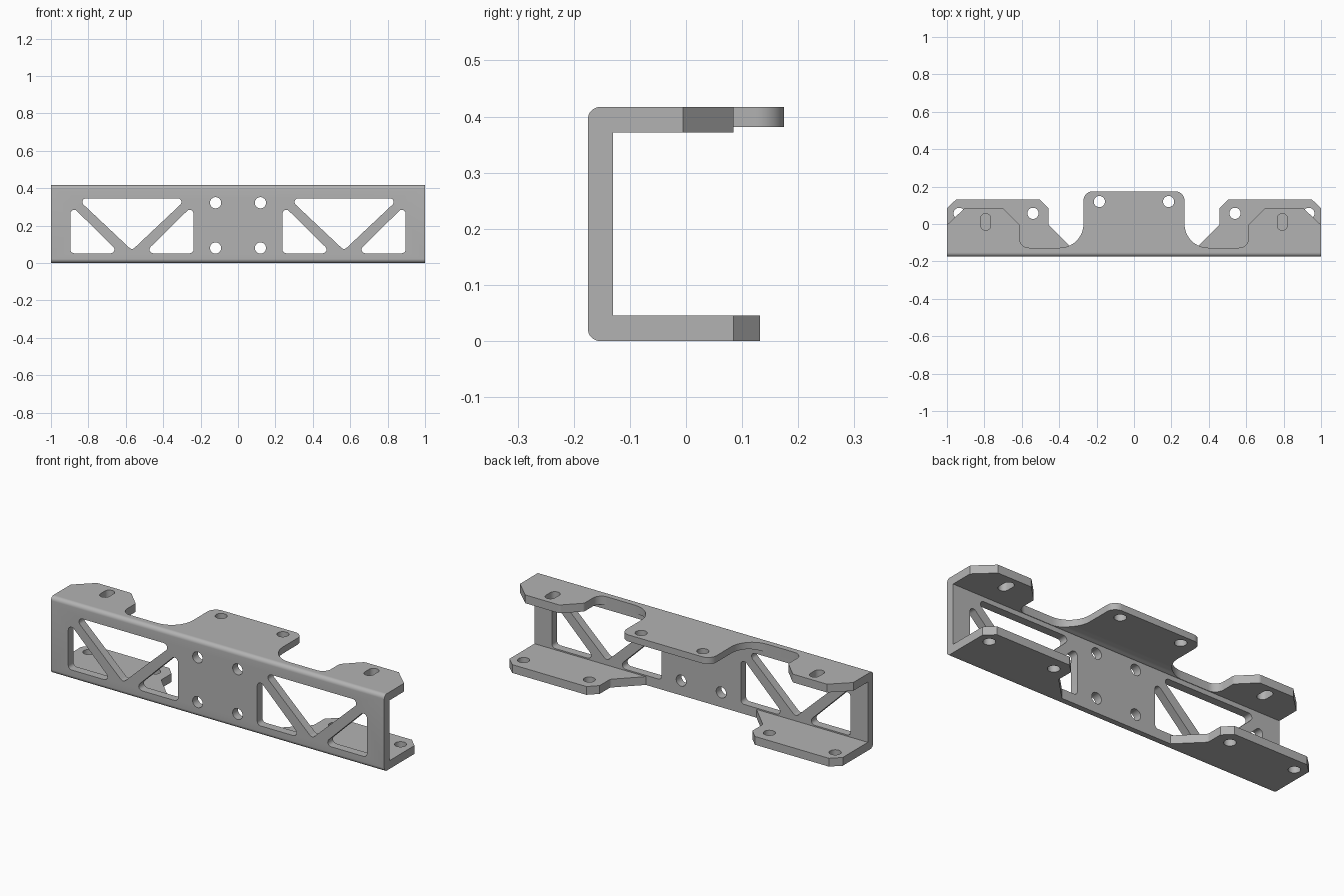
import bpy, bmesh, math
from mathutils import Vector

if "Cube" in bpy.data.objects:
    bpy.data.objects.remove(bpy.data.objects["Cube"])

metal = bpy.data.materials.new("plain_grey_metal")
metal.diffuse_color = (0.45, 0.45, 0.45, 1)
metal.use_nodes = True
metal.node_tree.nodes["Principled BSDF"].inputs["Base Color"].default_value = metal.diffuse_color


def rounded(corners, steps=8):
    """Closed outline from (u, v, radius) corners, each rounded by an arc."""
    out = []
    for i, (u, v, r) in enumerate(corners):
        p = Vector((u, v))
        if r == 0:
            out.append(p)
            continue
        a = (Vector(corners[i - 1][:2]) - p).normalized()
        b = (Vector(corners[(i + 1) % len(corners)][:2]) - p).normalized()
        half = a.angle(b) / 2
        centre = p + (a + b).normalized() * r / math.sin(half)
        t0 = p + a * r / math.tan(half) - centre
        t1 = p + b * r / math.tan(half) - centre
        turn = math.atan2(t0.x * t1.y - t0.y * t1.x, t0.dot(t1))
        for k in range(steps + 1):
            c, s = math.cos(turn * k / steps), math.sin(turn * k / steps)
            out.append(centre + Vector((c * t0.x - s * t0.y, s * t0.x + c * t0.y)))
    return out


def prism(name, outline, axis, lo, hi):
    """Extrude an outline along an axis between lo and hi."""
    place = {"x": lambda u, v, w: (w, u, v),
             "y": lambda u, v, w: (u, w, v),
             "z": lambda u, v, w: (u, v, w)}[axis]
    bm = bmesh.new()
    face = bm.faces.new([bm.verts.new(place(u, v, lo)) for u, v in outline])
    ext = bmesh.ops.extrude_face_region(bm, geom=[face])
    verts = [g for g in ext["geom"] if isinstance(g, bmesh.types.BMVert)]
    bmesh.ops.translate(bm, verts=verts, vec=place(0, 0, hi - lo))
    bmesh.ops.recalc_face_normals(bm, faces=bm.faces)
    mesh = bpy.data.meshes.new(name)
    bm.to_mesh(mesh)
    bm.free()
    obj = bpy.data.objects.new(name, mesh)
    mesh.materials.append(metal)
    bpy.context.collection.objects.link(obj)
    return obj


def combine(target, tool, operation):
    """Apply a boolean and remove the tool."""
    bpy.context.view_layer.objects.active = target
    mod = target.modifiers.new("combine", "BOOLEAN")
    mod.operation, mod.solver, mod.object = operation, "EXACT", tool
    bpy.ops.object.modifier_apply(modifier=mod.name)
    bpy.data.objects.remove(tool, do_unlink=True)


def slot(u, v, r=0.03, stretch=0.0, n=24):
    """Round hole, or a slot when stretched along v."""
    pts = []
    for k in range(n):
        a = 2 * math.pi * (k + 0.5) / n
        s = math.sin(a)
        pts.append((u + r * math.cos(a), v + r * s + math.copysign(stretch, s)))
    return pts


def flip(corners, side):
    return [(side * u, v, r) for u, v, r in corners]


H, T, BACK = 0.417, 0.045, -0.13

# Front wall with rounded outer bends
bracket = prism("channel_bracket", rounded([
    (-0.175, 0, 0.022), (BACK, 0, 0), (BACK, H, 0), (-0.175, H, 0.022)]), "x", -1, 1)

# Top flange: centre tongue, valleys and chamfered end pads
half = [(1, -0.15, 0), (1, -0.005, 0), (0.905, 0.085, 0), (0.70, 0.085, 0.02),
        (0.612, -0.003, 0.02), (0.612, -0.127, 0.05), (0.27, -0.127, 0.127),
        (0.27, 0.175, 0.05)]
top = prism("top_flange", rounded(half + flip(half, -1)[::-1], 10), "z", H - T, H)
under = prism("tongue_relief", [(-0.127, 0.35), (-0.127, H - T), (-0.112, 0.378),
              (-0.085, 0.381), (0.2, 0.381), (0.2, 0.35)], "x", -0.4, 0.4)
combine(top, under, "DIFFERENCE")
for s in (-1, 1):
    for hole in (slot(s * 0.185, 0.12), slot(s * 0.793, 0.011, 0.027, 0.018)):
        combine(top, prism("hole", hole, "z", 0.3, 0.5), "DIFFERENCE")
combine(bracket, top, "UNION")

# Bottom flanges, one at each end
foot = [(0.312, -0.15, 0), (0.458, -0.004, 0.02), (0.458, 0.085, 0), (0.505, 0.132, 0),
        (0.95, 0.132, 0), (1, 0.085, 0), (1, -0.15, 0)]
for s in (-1, 1):
    bottom = prism("bottom_flange", rounded(flip(foot, s)), "z", 0, T)
    for x in (0.54, 0.935):
        combine(bottom, prism("hole", slot(s * x, 0.057), "z", -0.1, 0.1), "DIFFERENCE")
    combine(bracket, bottom, "UNION")

# Truss windows and bolt holes through the front wall
R = 0.02
windows = [
    [(0.272, 0.346, R), (0.862, 0.346, R), (0.567, 0.068, R)],
    [(0.238, 0.312, R), (0.238, 0.052, R), (0.502, 0.052, R)],
    [(0.896, 0.312, R), (0.896, 0.052, R), (0.632, 0.052, R)]]
for s in (-1, 1):
    cuts = [rounded(flip(w, s)) for w in windows]
    cuts += [slot(s * 0.12, z) for z in (0.08, 0.322)]
    for c in cuts:
        combine(bracket, prism("window", c, "y", -0.3, -0.129), "DIFFERENCE")

bpy.ops.object.select_all(action="DESELECT")
bracket.select_set(True)
bpy.context.view_layer.objects.active = bracket
bpy.ops.object.shade_smooth_by_angle(angle=math.radians(30))
